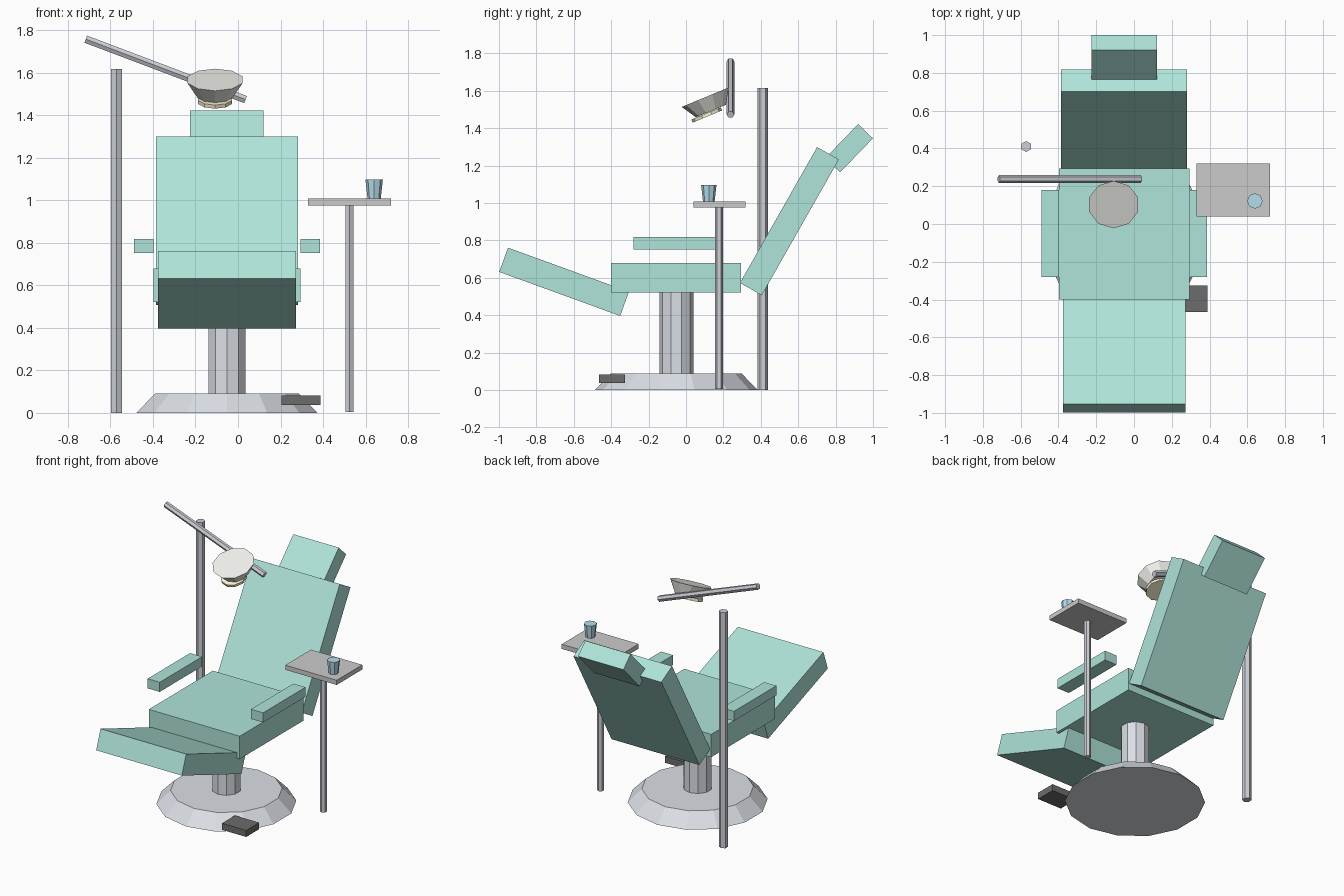
import bpy
from math import radians

if "Cube" in bpy.data.objects:
    bpy.data.objects.remove(bpy.data.objects["Cube"])

CX = -0.052  # centre line of the chair


def material(name, rgb):
    m = bpy.data.materials.new(name)
    m.diffuse_color = (*rgb, 1)
    m.use_nodes = True
    m.node_tree.nodes["Principled BSDF"].inputs["Base Color"].default_value = m.diffuse_color
    return m


GREEN = material("green_vinyl", (0.43, 0.78, 0.70))
STEEL = material("steel", (0.71, 0.74, 0.79))
POLE = material("pole_metal", (0.61, 0.63, 0.68))
BLACK = material("black_rubber", (0.15, 0.15, 0.15))
TRAY = material("tray_white", (0.84, 0.84, 0.85))
BLUE = material("blue_cup", (0.47, 0.72, 0.85))
SHELL = material("lamp_shell", (0.88, 0.88, 0.84))
GLOW = material("lamp_glow", (0.98, 0.91, 0.66))


def finish(name, mat):
    ob = bpy.context.object
    ob.name = name
    ob.data.materials.append(mat)
    return ob


def box(name, centre, size, mat, tilt=0):
    bpy.ops.mesh.primitive_cube_add(size=1, location=centre, rotation=(radians(tilt), 0, 0))
    bpy.context.object.scale = size
    return finish(name, mat)


def cone(name, centre, r1, r2, depth, sides, mat, rot=(0, 0, 0)):
    bpy.ops.mesh.primitive_cone_add(vertices=sides, radius1=r1, radius2=r2, depth=depth,
                                    location=centre, rotation=[radians(a) for a in rot])
    return finish(name, mat)


# Pedestal
cone("base", (CX, -0.052, 0.045), 0.436, 0.348, 0.09, 14, STEEL)
cone("column", (CX, -0.052, 0.31), 0.091, 0.091, 0.46, 10, STEEL)
box("foot_pedal", (0.296, -0.395, 0.06), (0.184, 0.14, 0.045), BLACK)

# Cushions
box("seat", (CX, -0.053, 0.60), (0.69, 0.694, 0.157), GREEN)
box("leg_rest", (CX, -0.652, 0.579), (0.65, 0.688, 0.138), GREEN, -20)
box("back_rest", (CX, 0.553, 0.903), (0.667, 0.835, 0.134), GREEN, 60.4)
box("head_rest", (CX, 0.872, 1.293), (0.345, 0.253, 0.11), GREEN, 46)
for side, name in ((-1, "left"), (1, "right")):
    box(name + "_armrest", (CX + side * 0.392, -0.05, 0.785), (0.092, 0.46, 0.066), GREEN)

# Instrument tray and cup
cone("tray_post", (0.525, 0.176, 0.49), 0.0215, 0.0215, 0.97, 6, POLE)
box("tray", (0.525, 0.18, 0.992), (0.39, 0.278, 0.032), TRAY)
cone("cup", (0.64, 0.122, 1.052), 0.031, 0.041, 0.09, 8, BLUE)

# Lamp on its pole and arm
cone("lamp_pole", (-0.571, 0.41, 0.808), 0.029, 0.029, 1.616, 6, POLE)
cone("lamp_arm", (-0.34, 0.238, 1.615), 0.0205, 0.0205, 0.803, 6, POLE, (0, 110.7, 0))
cone("lamp_head", (-0.108, 0.118, 1.529), 0.087, 0.136, 0.08, 10, SHELL, (22.5, 0, 0))
cone("lamp_lens", (-0.108, 0.111, 1.471), 0.085, 0.085, 0.018, 10, GLOW, (22.5, 0, 0))
